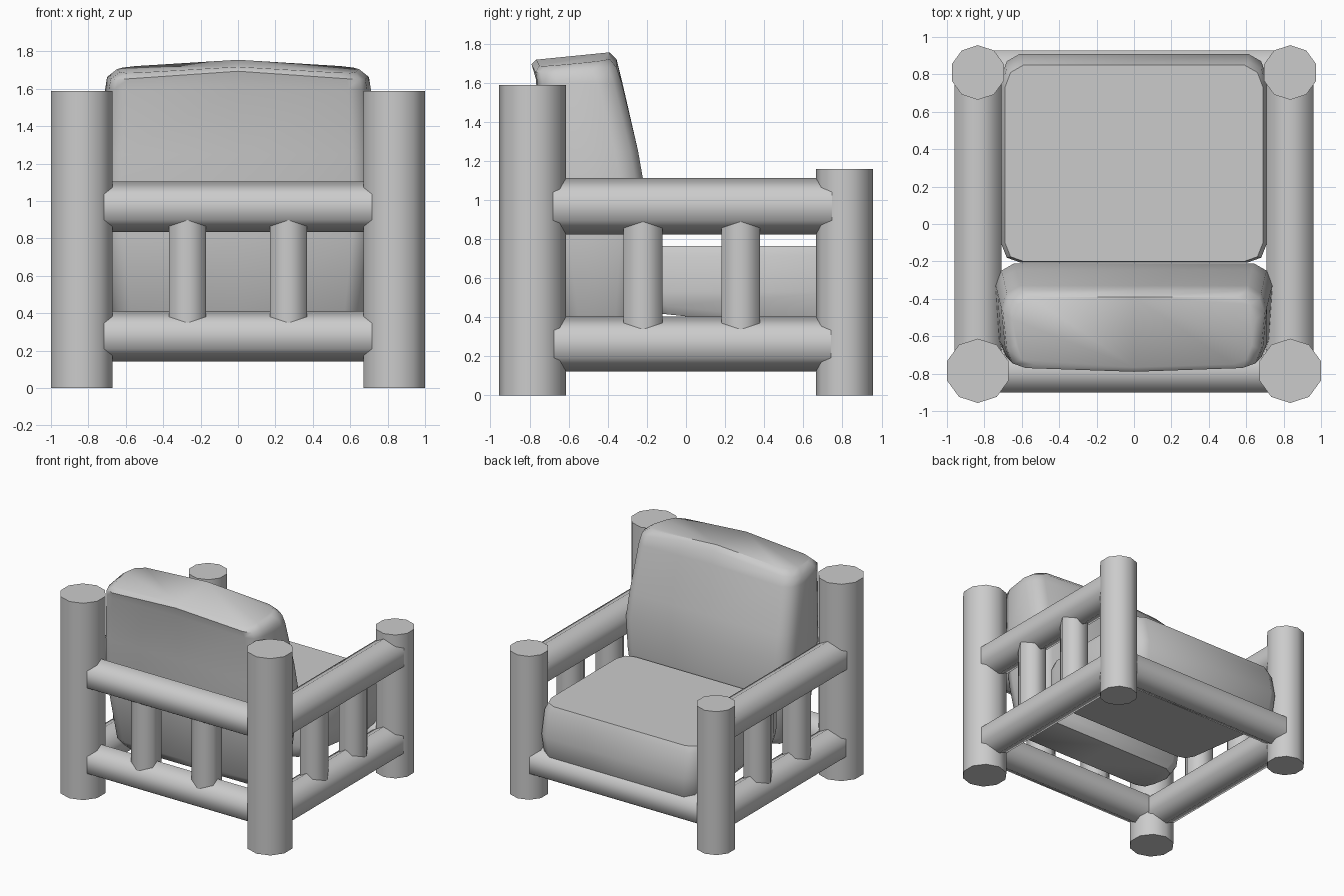
import bpy, bmesh
from math import radians, pi

cube = bpy.data.objects.get("Cube")
if cube:
    bpy.data.objects.remove(cube, do_unlink=True)

grey = bpy.data.materials.new("plain grey")
grey.use_nodes = True
grey.diffuse_color = (0.6, 0.6, 0.6, 1)
grey.node_tree.nodes["Principled BSDF"].inputs["Base Color"].default_value = (0.6, 0.6, 0.6, 1)


def finish(obj, name, angle):
    obj.name = name
    obj.data.materials.append(grey)
    bpy.ops.object.select_all(action='DESELECT')
    obj.select_set(True)
    bpy.context.view_layer.objects.active = obj
    bpy.ops.object.shade_smooth_by_angle(angle=radians(angle))


def log(name, sides, radius, length, centre, rotation=(0, 0, 0)):
    bpy.ops.mesh.primitive_cylinder_add(vertices=sides, radius=radius, depth=length,
                                        location=centre, rotation=rotation)
    finish(bpy.context.object, name, 65)


def cushion(name, rings, taper, angle):
    """Loft rounded rectangles: (z, half width, back y, front y, crown, tilt)."""
    bm = bmesh.new()
    loops = []
    for z, w, y0, y1, crown, tilt in rings:
        back = w - taper
        half = [(0, y0 - crown * 0.4), (back - 0.1, y0), (back - 0.03, y0 + 0.025),
                (back, y0 + 0.1), (w, y1 - 0.12), (w - 0.03, y1 - 0.04), (w - 0.1, y1), (0, y1)]
        pts = half + [(-x, y) for x, y in half[-2:0:-1]]
        loops.append([bm.verts.new((x, y, z + crown * (1 - abs(x) / w) + tilt * (y - y1)))
                      for x, y in pts])
    n = len(loops[0])
    for a, b in zip(loops, loops[1:]):
        for i in range(n):
            j = (i + 1) % n
            bm.faces.new((a[i], a[j], b[j], b[i]))
    # caps, split along the centre line so the crown stays crisp
    for ring in (loops[0], loops[-1]):
        bm.faces.new(ring[:n // 2 + 1])
        bm.faces.new(ring[n // 2:] + ring[:1])
    bmesh.ops.recalc_face_normals(bm, faces=bm.faces)
    mesh = bpy.data.meshes.new(name)
    bm.to_mesh(mesh)
    bm.free()
    obj = bpy.data.objects.new(name, mesh)
    bpy.context.collection.objects.link(obj)
    finish(obj, name, angle)


POST_X, BACK_Y, FRONT_Y = 0.835, -0.785, 0.81
LOW_Z, HIGH_Z = 0.27, 0.968

# posts, side rails and slats
for side, s in (("left", 1), ("right", -1)):
    x = s * POST_X
    log(f"{side}_tall_post", 10, 0.172, 1.588, (x, BACK_Y, 0.794))
    log(f"{side}_short_post", 10, 0.146, 1.157, (x, FRONT_Y, 0.5785))
    for level, z, r in (("lower", LOW_Z - 0.007, 0.141), ("upper", HIGH_Z, 0.145)):
        log(f"{side}_{level}_rail", 6, r, FRONT_Y - BACK_Y,
            (x, (FRONT_Y + BACK_Y) / 2, z), (pi / 2, 0, pi))
    for i, y in enumerate((-0.22, 0.28)):
        log(f"{side}_slat_{i + 1}", 6, 0.115, HIGH_Z - LOW_Z,
            (x, y, (HIGH_Z + LOW_Z) / 2), (0, 0, pi / 2))
    log(f"{side}_backrest_slat", 6, 0.113, HIGH_Z - LOW_Z,
        (s * 0.27, BACK_Y, (HIGH_Z + LOW_Z) / 2))

# cross rails
for name, y, z in (("backrest_lower_rail", BACK_Y, LOW_Z + 0.008),
                   ("backrest_upper_rail", BACK_Y, HIGH_Z),
                   ("seat_lower_rail", FRONT_Y, LOW_Z + 0.008)):
    log(name, 6, 0.135, 2 * POST_X, (0, y, z), (pi / 2, 0, pi / 2))

# cushions
cushion("seat_cushion", [
    (0.31, 0.67, -0.18, 0.86, 0, -0.11),
    (0.35, 0.70, -0.20, 0.885, 0, -0.11),
    (0.53, 0.71, -0.205, 0.91, 0, 0),
    (0.715, 0.71, -0.205, 0.87, 0, 0),
    (0.765, 0.69, -0.2, 0.85, 0, 0)], taper=0, angle=40)
cushion("backrest_cushion", [
    (0.345, 0.65, -0.61, -0.27, 0, 0),
    (0.41, 0.69, -0.65, -0.24, 0, 0),
    (0.80, 0.73, -0.70, -0.215, 0, 0),
    (1.05, 0.74, -0.725, -0.21, 0, 0),
    (1.25, 0.73, -0.74, -0.245, 0, 0),
    (1.60, 0.71, -0.76, -0.33, 0.02, 0),
    (1.67, 0.70, -0.77, -0.355, 0.05, 0.06),
    (1.715, 0.65, -0.75, -0.39, 0.04, 0.1)], taper=0.02, angle=52)
